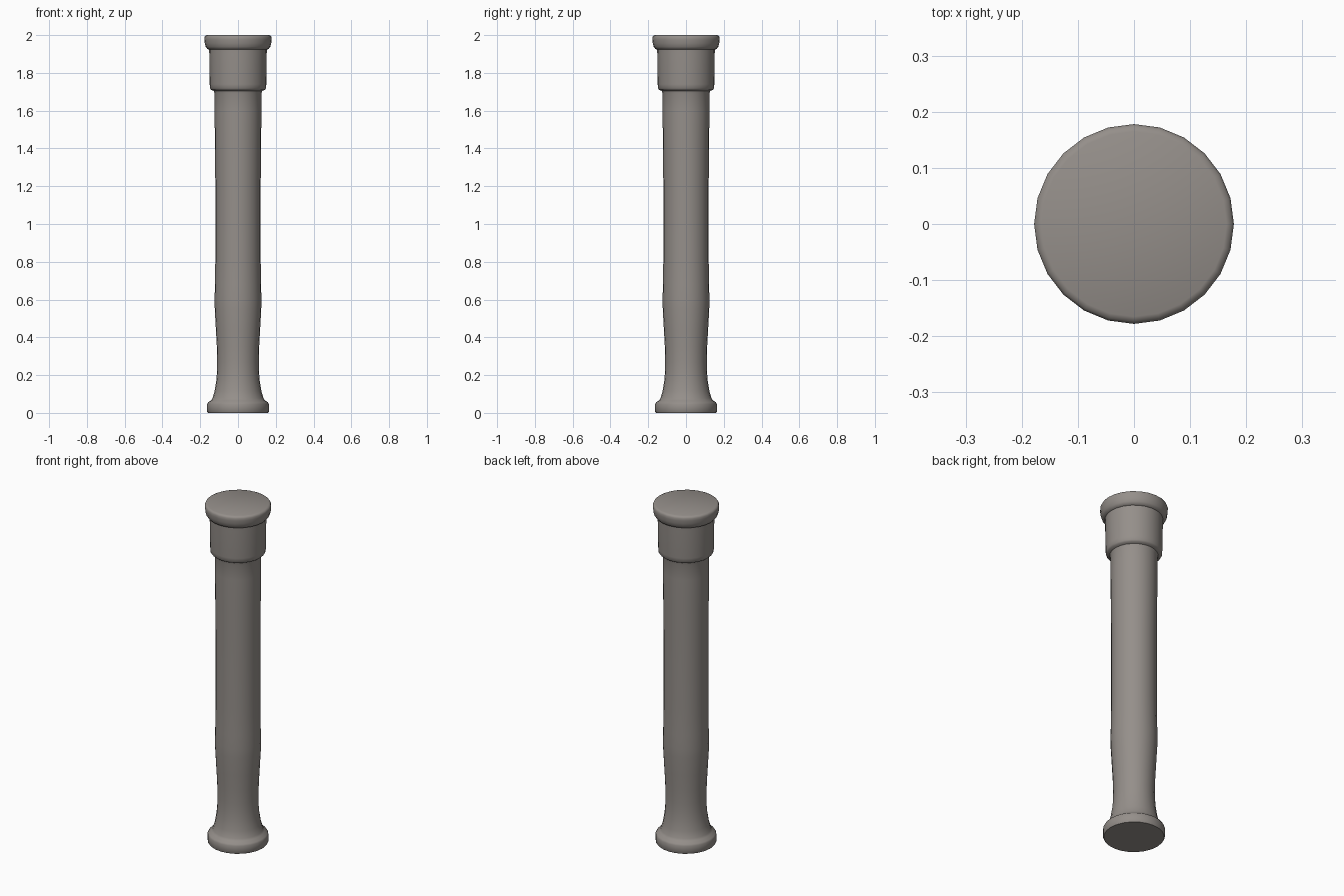
import bpy, bmesh
from math import pi, radians

if "Cube" in bpy.data.objects:
    bpy.data.objects.remove(bpy.data.objects["Cube"])

SIDES = 24

# Dark warm grey
grey = bpy.data.materials.new("warm_grey")
grey.diffuse_color = (0.30, 0.275, 0.255, 1)
grey.use_nodes = True
grey.node_tree.nodes["Principled BSDF"].inputs["Base Color"].default_value = grey.diffuse_color


def lathe(name, profile):
    """Spin (radius, z) points around z; a zero radius closes an end."""
    bm = bmesh.new()
    verts = [bm.verts.new((r, 0, z)) for r, z in profile]
    edges = [bm.edges.new(pair) for pair in zip(verts, verts[1:])]
    bmesh.ops.spin(bm, geom=verts + edges, cent=(0, 0, 0), axis=(0, 0, 1),
                   angle=2 * pi, steps=SIDES, use_duplicate=False)
    bmesh.ops.remove_doubles(bm, verts=bm.verts, dist=0.0005)
    bmesh.ops.recalc_face_normals(bm, faces=bm.faces)
    # Outward normals, also on the parts left open at the joints
    if sum(f.normal.x * f.calc_center_median().x +
           f.normal.y * f.calc_center_median().y for f in bm.faces) < 0:
        bmesh.ops.reverse_faces(bm, faces=bm.faces)
    mesh = bpy.data.meshes.new(name)
    bm.to_mesh(mesh)
    bm.free()
    mesh.materials.append(grey)
    obj = bpy.data.objects.new(name, mesh)
    bpy.context.collection.objects.link(obj)
    bpy.ops.object.select_all(action='DESELECT')
    obj.select_set(True)
    bpy.context.view_layer.objects.active = obj
    bpy.ops.object.shade_smooth_by_angle(angle=radians(50))
    return obj


# Flared foot, narrow waist and long, slightly hollowed shaft
lathe("shaft", [
    (0, 0), (0.159, 0), (0.163, 0.006), (0.163, 0.047), (0.158, 0.056),
    (0.142, 0.067), (0.135, 0.078), (0.124, 0.115), (0.115, 0.17),
    (0.111, 0.22), (0.110, 0.27), (0.112, 0.35), (0.117, 0.44),
    (0.123, 0.55), (0.124, 0.60), (0.122, 0.68), (0.120, 0.82),
    (0.120, 1.20), (0.122, 1.40), (0.124, 1.60), (0.124, 1.69),
    (0.128, 1.705)])

# Stepped collar below the top
lathe("collar", [
    (0.128, 1.705), (0.142, 1.71), (0.148, 1.718), (0.150, 1.74),
    (0.152, 1.90), (0.153, 1.923)])

# Rounded cap
lathe("cap", [
    (0.153, 1.923), (0.162, 1.926), (0.171, 1.938), (0.176, 1.957),
    (0.178, 1.975), (0.178, 1.988), (0.174, 1.996), (0.165, 2.0), (0, 2.0)])
